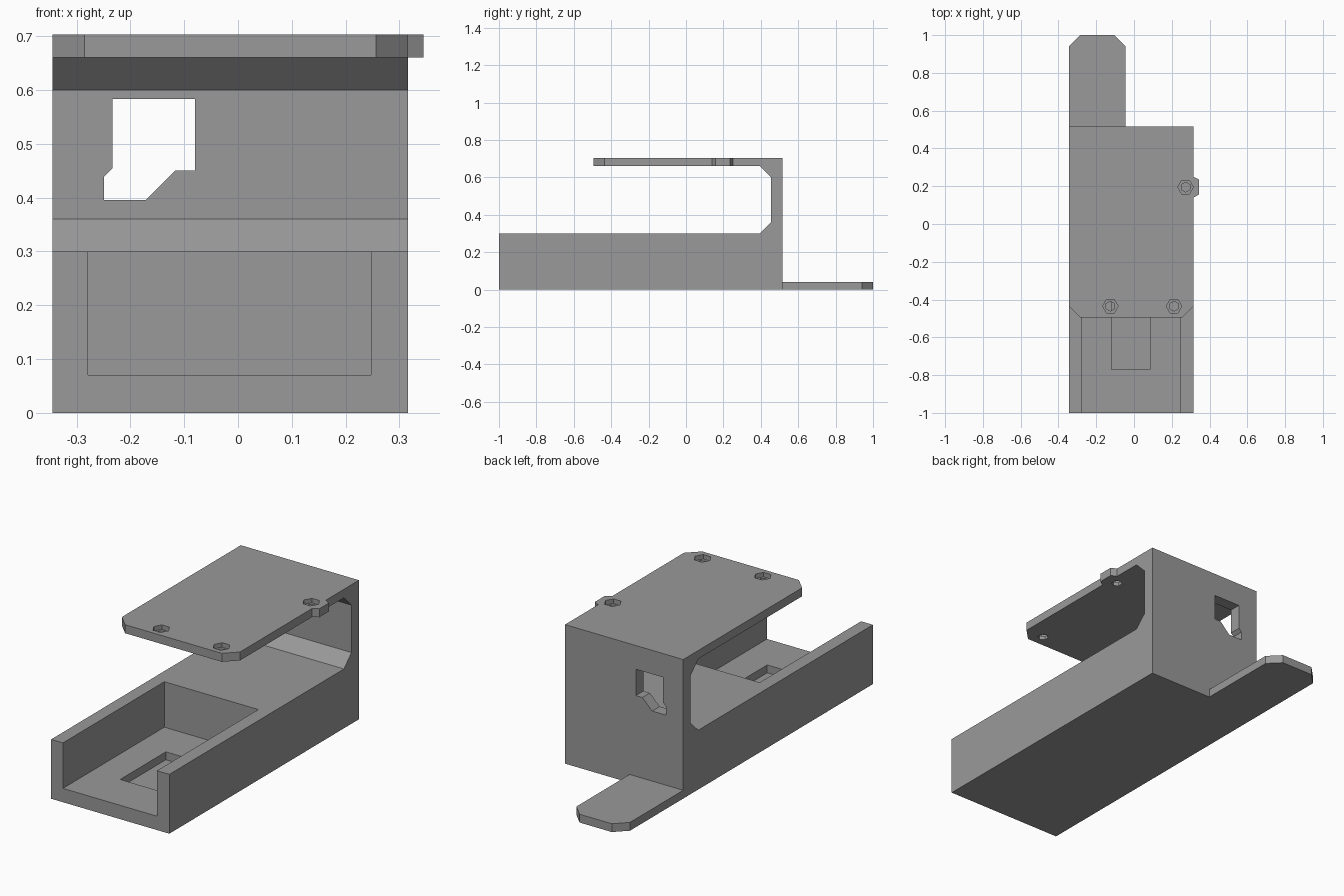
import bpy, bmesh, math
from mathutils import Vector

if "Cube" in bpy.data.objects:
    bpy.data.objects.remove(bpy.data.objects["Cube"])

grey = bpy.data.materials.new("plain_grey")
grey.diffuse_color = (0.32, 0.32, 0.32, 1)
grey.use_nodes = True
grey.node_tree.nodes["Principled BSDF"].inputs["Base Color"].default_value = grey.diffuse_color


def prism(name, pts, axis, lo, hi):
    """Extrude a 2D outline along an axis: x takes (y, z), y takes (x, z), z takes (x, y)."""
    def place(p, t):
        a, b = p
        return {"x": (t, a, b), "y": (a, t, b), "z": (a, b, t)}[axis]
    bm = bmesh.new()
    face = bm.faces.new([bm.verts.new(place(p, lo)) for p in pts])
    ext = bmesh.ops.extrude_face_region(bm, geom=[face])
    move = Vector(place((0, 0), hi - lo))
    bmesh.ops.translate(bm, vec=move,
                        verts=[g for g in ext["geom"] if isinstance(g, bmesh.types.BMVert)])
    bmesh.ops.recalc_face_normals(bm, faces=bm.faces)
    me = bpy.data.meshes.new(name)
    bm.to_mesh(me)
    bm.free()
    me.materials.append(grey)
    ob = bpy.data.objects.new(name, me)
    bpy.context.collection.objects.link(ob)
    return ob


def rect(x0, x1, y0, y1):
    return [(x0, y0), (x1, y0), (x1, y1), (x0, y1)]


def hexagon(cx, cy, r, turn=0):
    return [(cx + r * math.cos(turn + i * math.pi / 3),
             cy + r * math.sin(turn + i * math.pi / 3)) for i in range(6)]


def combine(target, tool, operation):
    mod = target.modifiers.new(operation.lower(), "BOOLEAN")
    mod.object, mod.operation, mod.solver = tool, operation, "EXACT"
    bpy.context.view_layer.objects.active = target
    bpy.ops.object.modifier_apply(modifier=mod.name)
    bpy.data.objects.remove(tool)


L, R = -0.345, 0.316          # body sides
BACK, FRONT = 0.515, -0.495   # rear wall face and top plate front edge
CH = 0.06                     # chamfer size

# Thick base, rear wall and top plate as one side profile
body = prism("bracket_body", [
    (-1, 0), (BACK, 0), (BACK, 0.703), (FRONT, 0.703), (FRONT, 0.66),
    (0.395, 0.66), (0.455, 0.60), (0.455, 0.36), (0.395, 0.30), (-1, 0.30)],
    "x", L, R)

# Rear tongue with clipped corners
combine(body, prism("rear_tongue", [
    (L, 0.48), (-0.045, 0.48), (-0.045, 1 - CH), (-0.045 - CH, 1),
    (L + CH, 1), (L, 1 - CH)], "z", 0, 0.042), "UNION")

# Small boss beside the side screw hole
combine(body, prism("side_boss", [
    (0.25, 0.14), (R, 0.14), (0.345, 0.157), (0.345, 0.235),
    (R, 0.25), (0.25, 0.25)], "z", 0.66, 0.703), "UNION")

# Clipped front corners of the top plate
for edge, d in ((L, 1), (R, -1)):
    e = 0.05
    combine(body, prism("corner_cutter", [
        (edge - d * e, FRONT - e), (edge + d * (CH + e), FRONT - e),
        (edge - d * e, FRONT + CH + e)], "z", 0.6, 0.8), "DIFFERENCE")

# Open-fronted trough and the shallow pocket in its floor
combine(body, prism("trough_cutter", rect(-0.279, 0.247, -1.1, -0.19),
                    "z", 0.07, 0.4), "DIFFERENCE")
combine(body, prism("pocket_cutter", rect(-0.12, 0.085, -0.77, -0.405),
                    "z", 0.03, 0.1), "DIFFERENCE")

# Cable opening through the rear wall
combine(body, prism("opening_cutter", [
    (-0.233, 0.583), (-0.08, 0.583), (-0.08, 0.45), (-0.117, 0.45),
    (-0.171, 0.396), (-0.249, 0.396), (-0.249, 0.439), (-0.233, 0.455)],
    "y", 0.4, 0.6), "DIFFERENCE")

# Screw holes with hexagonal nut recesses
for cx, cy in ((-0.125, -0.435), (0.212, -0.435), (0.273, 0.195)):
    combine(body, prism("recess_cutter", hexagon(cx, cy, 0.041),
                        "z", 0.68, 0.75), "DIFFERENCE")
    combine(body, prism("hole_cutter", hexagon(cx, cy, 0.026, math.pi / 6),
                        "z", 0.62, 0.75), "DIFFERENCE")
